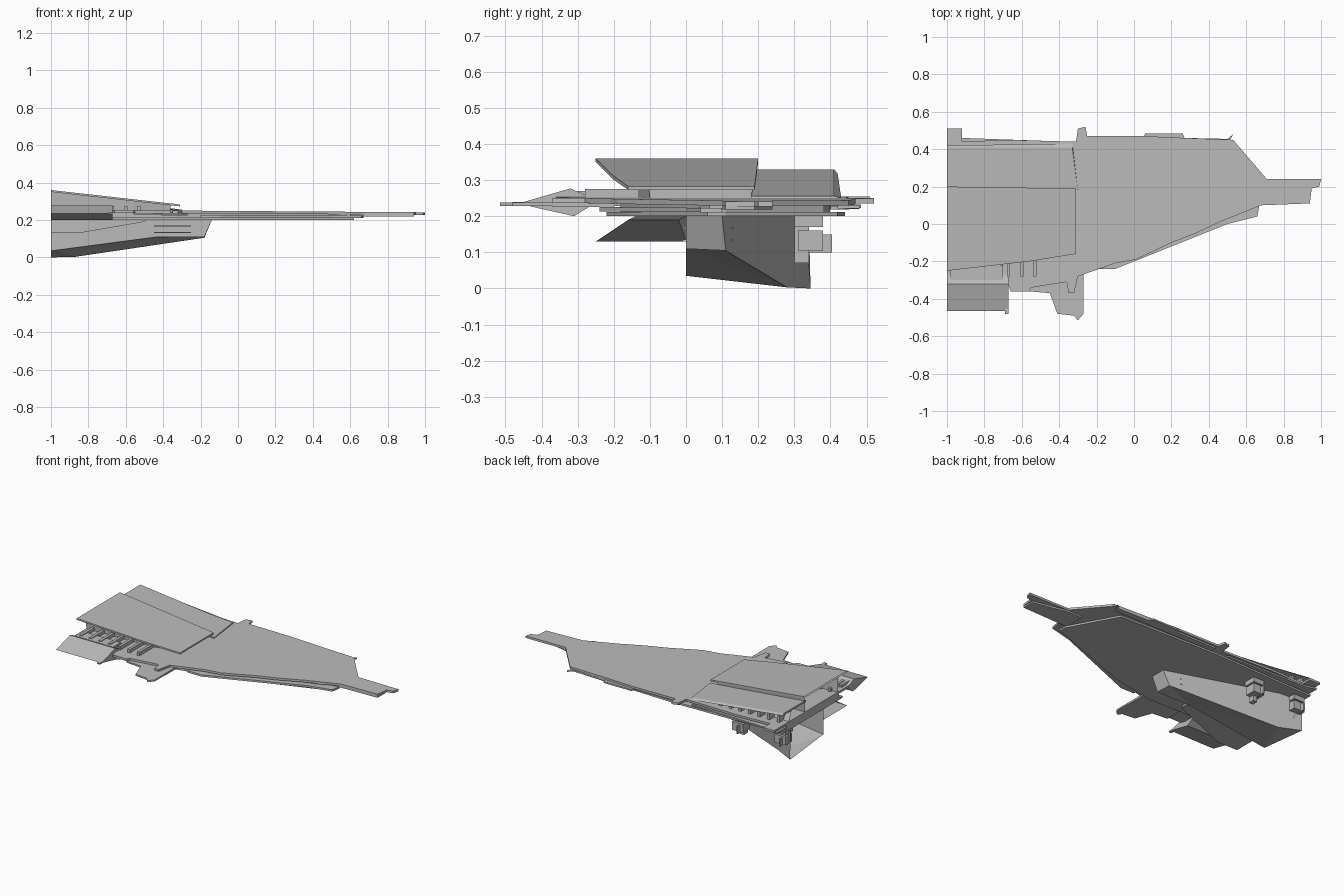
import bpy, bmesh

old = bpy.data.objects.get("Cube")
if old:
    bpy.data.objects.remove(old, do_unlink=True)

grey = bpy.data.materials.new("hull_grey")
grey.use_nodes = True
grey.diffuse_color = (0.5, 0.5, 0.5, 1)
grey.node_tree.nodes["Principled BSDF"].inputs["Base Color"].default_value = (0.5, 0.5, 0.5, 1)


def loft(name, top, bottom, open_root=False):
    """Join two rings of 3D points; optionally leave the inboard end open."""
    bm = bmesh.new()
    a = [bm.verts.new(p) for p in top]
    b = [bm.verts.new(p) for p in bottom]
    n = len(a)
    bm.faces.new(a)
    bm.faces.new(b[::-1])
    for i in range(n):
        j = (i + 1) % n
        bm.faces.new((a[i], b[i], b[j], a[j]))
    bmesh.ops.recalc_face_normals(bm, faces=bm.faces)
    if open_root:
        root = [f for f in bm.faces if all(v.co.x < -0.999 for v in f.verts)]
        bmesh.ops.delete(bm, geom=root, context='FACES')
    bmesh.ops.triangulate(bm, faces=[f for f in bm.faces if len(f.verts) > 4])
    me = bpy.data.meshes.new(name)
    bm.to_mesh(me)
    bm.free()
    me.materials.append(grey)
    ob = bpy.data.objects.new(name, me)
    bpy.context.collection.objects.link(ob)
    return ob


def slab(name, outline, z_root, z_tip, thick):
    """Flat plate whose top runs from z_root at x=-1 to z_tip at x=1."""
    def top(x):
        return z_root + (z_tip - z_root) * (x + 1) / 2
    return loft(name, [(x, y, top(x)) for x, y in outline],
                [(x, y, top(x) - thick) for x, y in outline])


def box(name, x0, x1, y0, y1, z0, z1):
    return slab(name, [(x0, y0), (x1, y0), (x1, y1), (x0, y1)], z1, z1, z1 - z0)


# Main wing, stacked plates
slab("wing_upper_plate", [
    (-1, -.32), (-.68, -.3), (-.66, -.36), (-.56, -.36), (-.55, -.34), (-.36, -.31),
    (-.35, -.37), (-.32, -.37), (-.3, -.28), (-.1, -.21), (.01, -.19), (.2, -.1),
    (.33, -.05), (.48, .02), (.68, .1), (.94, .11), (.95, .19), (.99, .2), (1, .24),
    (.71, .24), (.53, .45), (.27, .46), (.05, .47), (-.25, .47), (-.26, .52),
    (-.3, .51), (-.31, .44), (-.68, .45), (-.92, .44), (-.92, .51), (-1, .51)],
    .255, .241, .014)
lower = [(-1, -.2), (-.3, -.22), (0, -.16), (.62, .06), (.62, .11),
         (.45, .42), (-.25, .44), (-1, .42)]
slab("wing_lower_plate", lower, .212, .212, .012)
slab("wing_core", [(x if x < -.9 else x - .04, .1 + (y - .1) * .88) for x, y in lower],
     .243, .236, .035)

# Edge panels along the leading and trailing edges
slab("leading_edge_strip", [(-.2, -.24), (-.1, -.24), (.5, 0), (.66, .04),
                            (.67, .1), (.4, .03), (-.2, -.2)], .228, .222, .012)
slab("trailing_edge_strip", [(-.24, .42), (.5, .42), (.53, .48), (.5, .455),
                             (.27, .46), (.26, .485), (.06, .485), (.05, .46),
                             (-.24, .46)], .236, .23, .01)
slab("tip_blade", [(.6, .1), (.94, .11), (.94, .19), (.7, .24), (.6, .24)], .228, .228, .01)

# Raised dorsal armour with an overhanging front lip
def deck_z(x):
    return .36 - .112 * (x + 1)


deck = [(-1, -.25), (-.56, -.2), (-.31, -.16), (-.31, .19), (-1, .2)]
loft("dorsal_deck", [(x, y, deck_z(x)) for x, y in deck],
     [(x, y, deck_z(x) - .01) for x, y in deck], True)
inner = [(-1, -.15), (-.56, -.13), (-.36, -.1), (-.36, .18), (-1, .19)]
loft("dorsal_body", [(x, y * 1.03, deck_z(x) - .01) for x, y in inner],
     [(x, y, .25) for x, y in inner], True)
loft("dorsal_rear_deck", [(-1, .18, .33), (-.3, .18, .256), (-.33, .41, .256), (-1, .41, .33)],
     [(-1, .18, .318), (-.3, .18, .25), (-.33, .43, .25), (-1, .42, .318)])
loft("dorsal_rear_body", [(-1, .19, .32), (-.38, .19, .258), (-.38, .33, .258), (-1, .33, .32)],
     [(-1, .19, .25), (-.38, .19, .25), (-.38, .35, .25), (-1, .36, .25)], True)

# Ribs under the deck overhangs
for i in range(7):
    x = -.96 + i * .07
    box("front_rib", x, x + .018, -.28, -.13, .25, .275)
    h = .315 - .105 * (x + 1)
    box("rear_rib", x, x + .018, .33, .4, .25, h)
box("front_machinery", -.98, -.7, -.3, -.22, .25, .27)

# Forward wedge vane and its end tab
wedge = [(-.465, .235), (-.32, .277), (-.27, .255), (-.27, .225), (-.31, .2)]
loft("forward_vane", [(-1, y, z) for y, z in wedge], [(-.67, y, z) for y, z in wedge])
box("vane_tab", -.69, -.67, -.48, -.33, .231, .239)
slab("forward_canard", [(-.56, -.18), (-.56, -.36), (-.45, -.37), (-.41, -.48),
                        (-.32, -.49), (-.3, -.515), (-.27, -.48), (-.27, -.18)],
     .238, .238, .01)
box("canard_rail", -.41, -.27, -.37, -.2, .225, .232)

# Chin block below the leading edge
loft("chin_block",
     [(-1, -.14, .2), (-.8, -.14, .2), (-.49, -.14, .2), (-.49, 0, .2), (-.8, 0, .2), (-1, 0, .2)],
     [(-1, -.25, .13), (-.85, -.25, .13), (-.5, -.16, .19), (-.5, -.02, .19),
      (-.85, 0, .13), (-1, 0, .13)], True)

# Hollow keel with raked rear wall
loft("keel",
     [(-1, 0, .2), (-.43, 0, .2), (-.14, 0, .2), (-.14, .1, .2), (-.84, .33, .2), (-1, .34, .2)],
     [(-1, 0, .035), (-.43, 0, .11), (-.18, 0, .11), (-.18, .11, .105),
      (-.87, .28, .003), (-1, .345, 0)], True)
for z in (.13, .165):
    box("keel_slat", -.45, -.25, -.01, .13, z, z + .005)

# Hanging equipment near the trailing edge
for x in (-.66, -.97):
    box("hanger_post", x, x + .03, .3, .34, .07, .2)
    box("hanger_pod", x - .02, x + .06, .31, .38, .105, .16)
    box("hanger_fin", x, x + .01, .34, .405, .1, .15)
    box("hanger_mount", x - .02, x + .06, .3, .38, .17, .2)

# Inboard stern strip
slab("stern_strip", [(-1, .38), (-.35, .4), (-.35, .44), (-.92, .46), (-1, .48)], .23, .226, .01)
